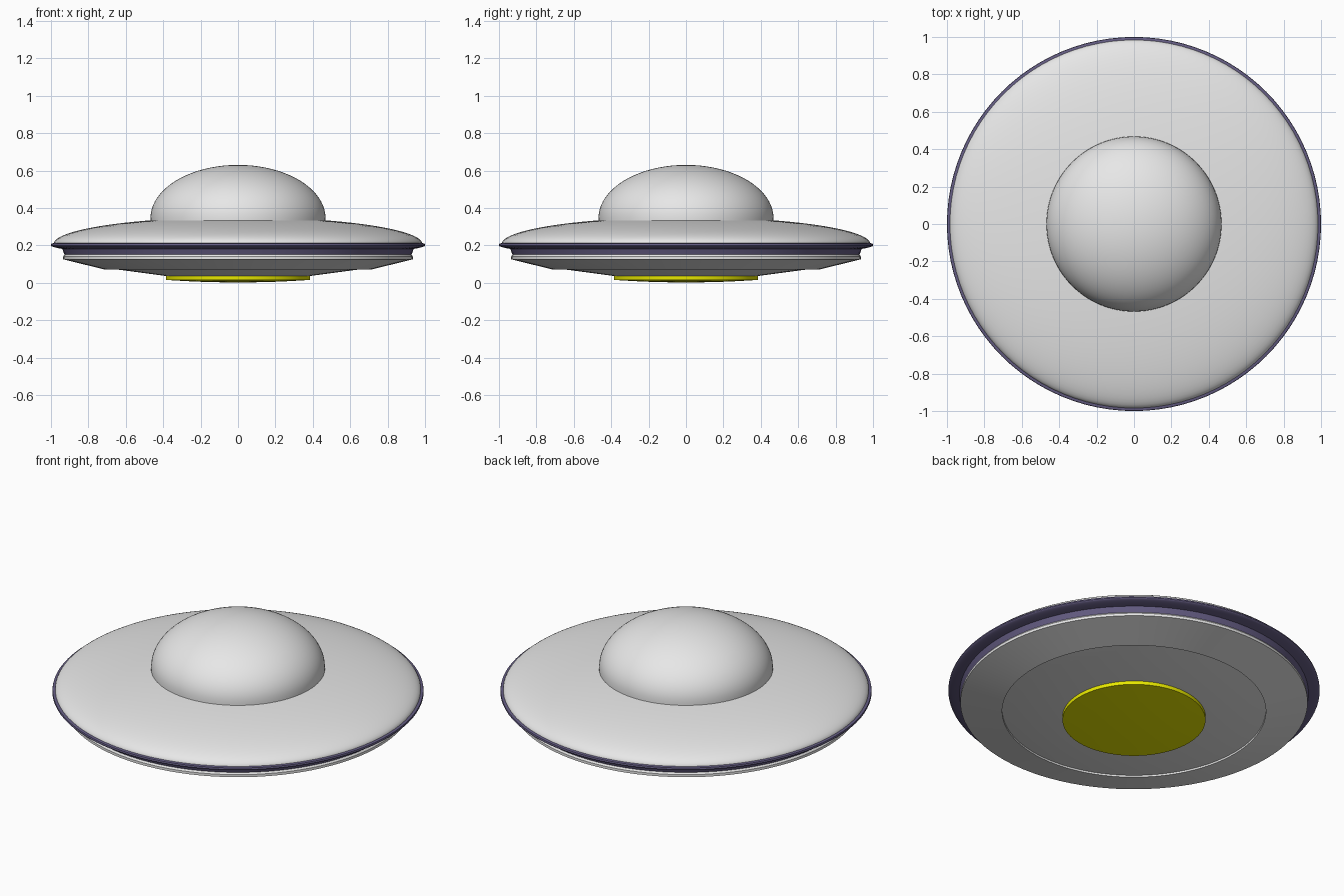
import bpy
import bmesh
import math

if "Cube" in bpy.data.objects:
    bpy.data.objects.remove(bpy.data.objects["Cube"], do_unlink=True)

SIDES = 96


def material(name, colour):
    mat = bpy.data.materials.new(name)
    mat.use_nodes = True
    mat.diffuse_color = (*colour, 1)
    mat.node_tree.nodes["Principled BSDF"].inputs["Base Color"].default_value = (*colour, 1)
    return mat


def arc(centre_z, radius, height, start, end, steps):
    """Elliptical profile points (radius, z) between two angles in degrees."""
    angles = [math.radians(start + (end - start) * i / steps) for i in range(steps + 1)]
    return [(radius * math.cos(a), centre_z + height * math.sin(a)) for a in angles]


def lathe(name, profile, mat):
    """Spin a profile of (radius, z) points round the z axis."""
    bm = bmesh.new()
    verts = [bm.verts.new((r, 0, z)) for r, z in profile]
    edges = [bm.edges.new(pair) for pair in zip(verts, verts[1:])]
    bmesh.ops.spin(bm, geom=verts + edges, cent=(0, 0, 0), axis=(0, 0, 1),
                   angle=math.tau, steps=SIDES, use_duplicate=False)
    bmesh.ops.remove_doubles(bm, verts=bm.verts, dist=0.0002)
    bmesh.ops.recalc_face_normals(bm, faces=bm.faces)
    mesh = bpy.data.meshes.new(name)
    bm.to_mesh(mesh)
    bm.free()
    mesh.materials.append(mat)
    obj = bpy.data.objects.new(name, mesh)
    bpy.context.collection.objects.link(obj)
    bpy.ops.object.select_all(action="DESELECT")
    obj.select_set(True)
    bpy.context.view_layer.objects.active = obj
    bpy.ops.object.shade_smooth_by_angle(angle=math.radians(30))
    return obj


white = material("pale metal", (0.8, 0.8, 0.8))
purple = material("dark purple", (0.13, 0.11, 0.23))
yellow = material("yellow glow", (0.8, 0.8, 0.0))

# Cabin dome, sunk slightly into the hull
lathe("cabin_dome", [(0, 0.32), (0.468, 0.32)] + arc(0.345, 0.468, 0.285, 0, 90, 20), white)

# Upper hull: flattened half ellipsoid
lathe("upper_hull", [(0, 0.2)] + arc(0.208, 0.985, 0.143, 0, 90, 24), white)

# Rounded rim band
lathe("rim_band", [(0.9, 0.212), (0.985, 0.212), (0.998, 0.209)]
      + arc(0.2, 1.0, 0.055, 0, -20, 8)
      + [(0.925, 0.143), (0.9, 0.143), (0.9, 0.212)], purple)

# Lower hull: short lip, sloped skirt and a shallow recessed belly
lathe("lower_hull", [(0, 0.16), (0.92, 0.16), (0.935, 0.14), (0.935, 0.125), (0.71, 0.07),
                     (0.71, 0.081), (0.64, 0.07), (0.385, 0.036), (0, 0.03)], white)

# Light disc under the belly
lathe("belly_light", [(0, 0.04), (0.385, 0.036), (0.385, 0.015), (0.23, 0.006), (0, 0)], yellow)
